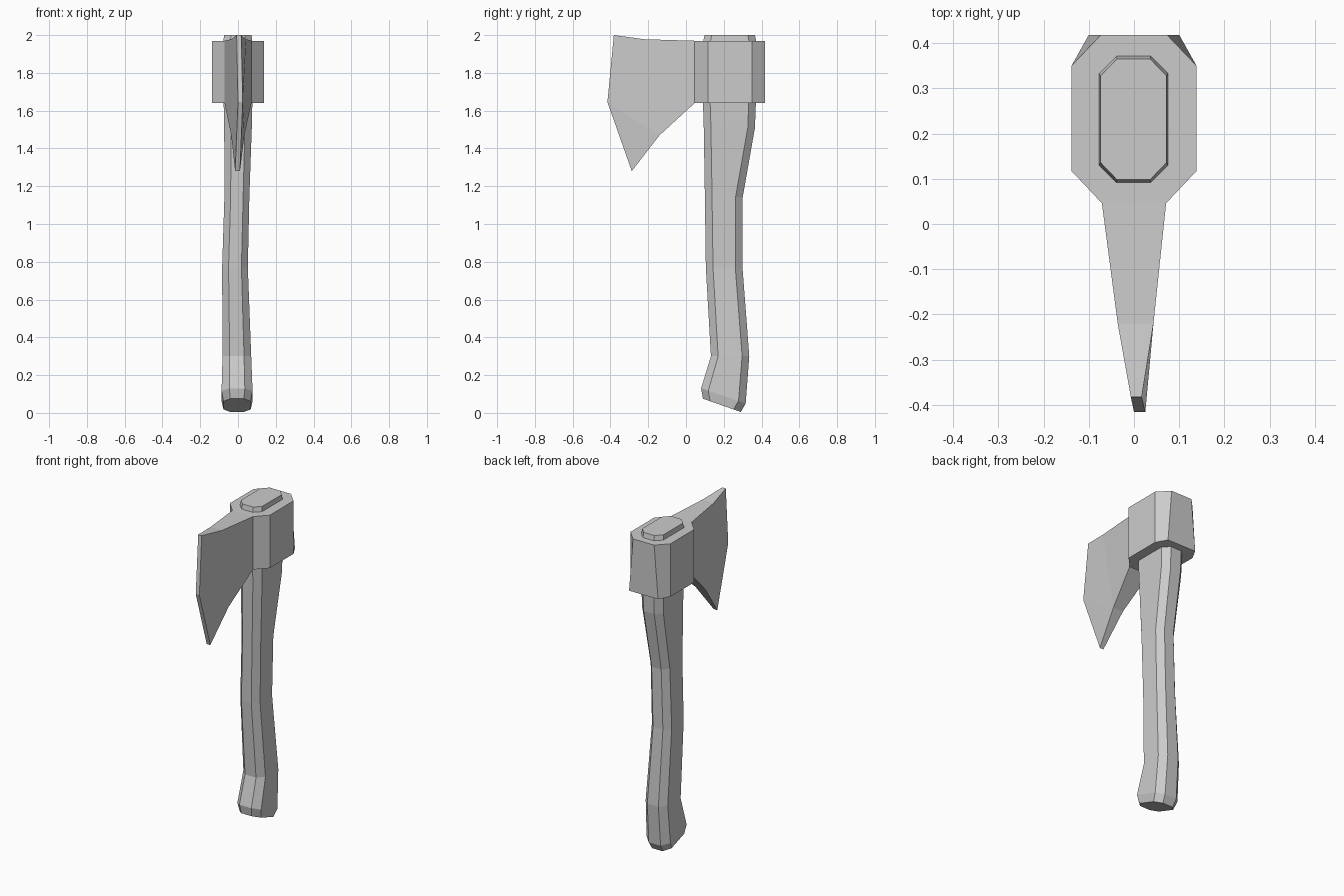
import bpy
import bmesh

if "Cube" in bpy.data.objects:
    bpy.data.objects.remove(bpy.data.objects["Cube"])


def finish(bm, name):
    bmesh.ops.remove_doubles(bm, verts=bm.verts, dist=0.0005)
    bmesh.ops.recalc_face_normals(bm, faces=bm.faces)
    mesh = bpy.data.meshes.new(name)
    bm.to_mesh(mesh)
    bm.free()
    obj = bpy.data.objects.new(name, mesh)
    bpy.context.collection.objects.link(obj)
    return obj


def bridge(bm, a, b, skip=()):
    n = len(a)
    for i in range(n):
        if i not in skip:
            j = (i + 1) % n
            bm.faces.new((a[i], a[j], b[j], b[i]))


# Handle: chamfered sections (front y, front z, back y, back z, x centre, half width)
sections = [
    (0.090, 0.075, 0.290, 0.005, -0.005, 0.072),
    (0.080, 0.130, 0.316, 0.050, -0.005, 0.082),
    (0.132, 0.300, 0.335, 0.300, -0.006, 0.076),
    (0.105, 0.770, 0.299, 0.770, -0.016, 0.068),
    (0.100, 1.140, 0.300, 1.140, -0.006, 0.066),
    (0.094, 1.510, 0.365, 1.510, 0.000, 0.073),
    (0.090, 1.640, 0.370, 1.640, 0.000, 0.076),
    (0.092, 1.970, 0.371, 1.970, -0.001, 0.076),
    (0.098, 2.000, 0.365, 2.000, -0.001, 0.073),
]
bm = bmesh.new()
rings = []
for fy, fz, by, bz, cx, w in sections:
    c = 0.038 / (by - fy)
    ring = []
    for s, t in ((-.5, 0), (.5, 0), (1, c), (1, 1 - c),
                 (.5, 1), (-.5, 1), (-1, 1 - c), (-1, c)):
        ring.append(bm.verts.new((cx + s * w, fy + (by - fy) * t, fz + (bz - fz) * t)))
    rings.append(ring)
for a, b in zip(rings, rings[1:]):
    bridge(bm, a, b)
bm.faces.new(rings[0])
bm.faces.new(rings[-1])
finish(bm, "handle")

# Axe head: octagonal collar, open where the blade joins
bm = bmesh.new()
collar = []
for z, back in ((1.64, 0.10), (1.97, 0.073)):
    half = [(0.071, 0.046), (0.138, 0.117), (0.138, 0.35), (back, 0.418)]
    pts = half + [(-x, y) for x, y in reversed(half)]
    collar.append([bm.verts.new((x, y, z)) for x, y in pts])
bridge(bm, collar[0], collar[1], skip=(7,))
for ring in collar:
    bm.faces.new(ring)

# Blade outline (y, z, left x, right x), running root top, edge, root bottom
outline = [
    (0.046, 1.970, -0.071, 0.071),
    (-0.220, 1.978, -0.036, 0.043),
    (-0.382, 2.000, -0.007, 0.017),
    (-0.416, 1.645, 0.000, 0.025),
    (-0.287, 1.280, -0.015, 0.010),
    (-0.140, 1.470, -0.036, 0.034),
    (0.046, 1.640, -0.071, 0.071),
]
left = [bm.verts.new((l, y, z)) for y, z, l, r in outline]
right = [bm.verts.new((r, y, z)) for y, z, l, r in outline]
for side in (left, right):
    bm.faces.new([side[i] for i in (0, 1, 5, 6)])
    bm.faces.new([side[i] for i in (1, 2, 3, 5)])
    bm.faces.new([side[i] for i in (3, 4, 5)])
bridge(bm, left, right, skip=(6,))
finish(bm, "axe_head")
